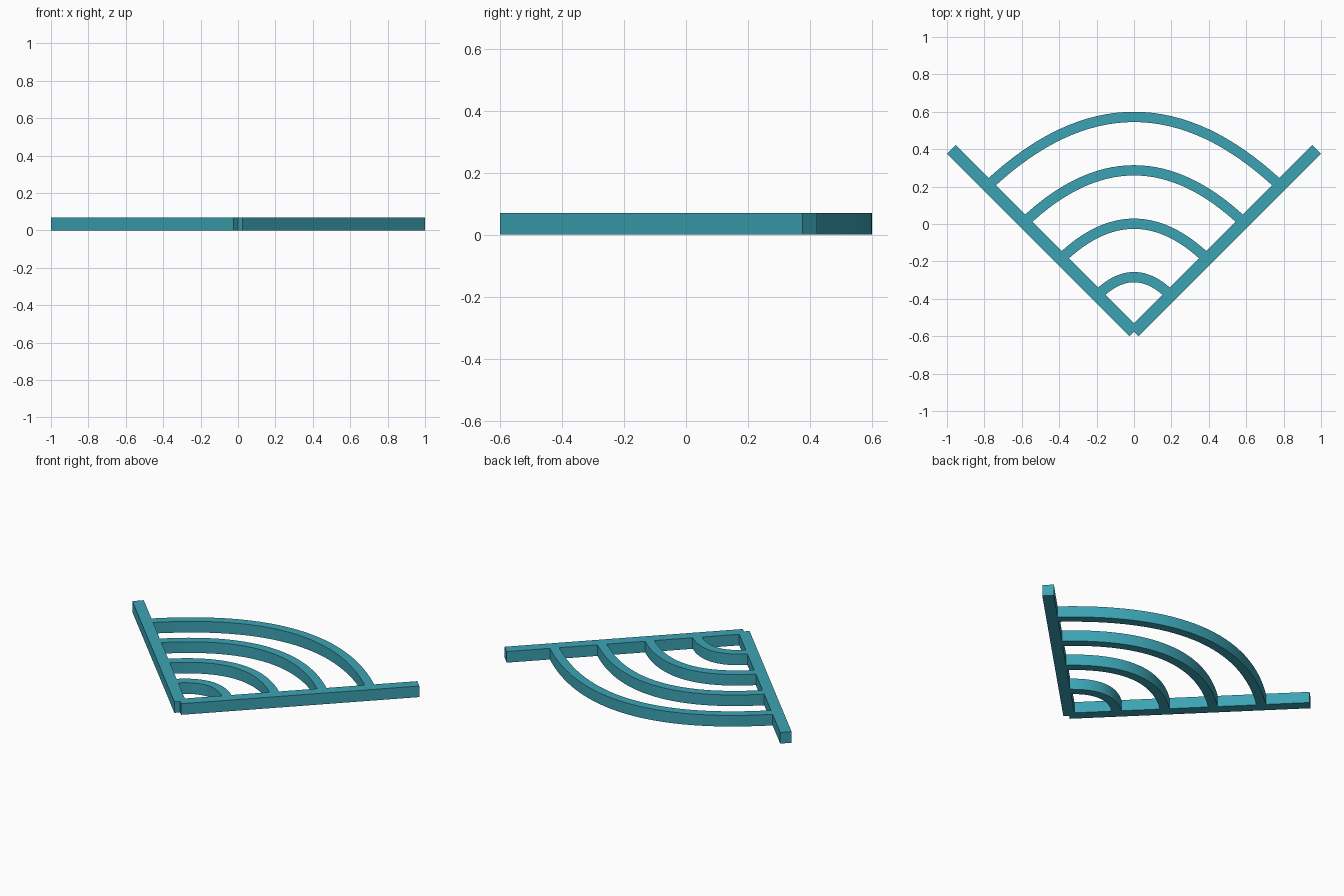
import bpy, math
from mathutils import Vector

if "Cube" in bpy.data.objects:
    bpy.data.objects.remove(bpy.data.objects["Cube"])

H = 0.07            # thickness of every part
APEX = -0.5765      # y where the two bars meet
REACH = 0.9765      # sideways reach of each bar
BAR_W, ARC_W = 0.066, 0.055

mat = bpy.data.materials.new("teal")
mat.diffuse_color = (0.045, 0.37, 0.46, 1)
mat.use_nodes = True
mat.node_tree.nodes["Principled BSDF"].inputs["Base Color"].default_value = mat.diffuse_color


def strip(name, points, normals, width):
    """Flat band of the given width along a path, extruded from z=0 to H."""
    verts, faces = [], []
    for p, n in zip(points, normals):
        a, b = p + n * width / 2, p - n * width / 2
        verts += [(a.x, a.y, 0), (b.x, b.y, 0), (b.x, b.y, H), (a.x, a.y, H)]
    last = 4 * (len(points) - 1)
    for i in range(0, last, 4):
        for j in range(4):
            k = (j + 1) % 4
            faces.append((i + j, i + 4 + j, i + 4 + k, i + k))
    faces += [(0, 1, 2, 3), (last + 3, last + 2, last + 1, last)]
    me = bpy.data.meshes.new(name)
    me.from_pydata(verts, [], faces)
    me.materials.append(mat)
    ob = bpy.data.objects.new(name, me)
    bpy.context.collection.objects.link(ob)
    # consistent outward normals
    bpy.context.view_layer.objects.active = ob
    ob.select_set(True)
    bpy.ops.object.mode_set(mode='EDIT')
    bpy.ops.mesh.select_all(action='SELECT')
    bpy.ops.mesh.normals_make_consistent(inside=False)
    bpy.ops.object.mode_set(mode='OBJECT')
    ob.select_set(False)
    return ob


# Two straight bars forming the V
for side, label in ((-1, "left"), (1, "right")):
    n = Vector((-side, 1)).normalized()
    strip(label + "_bar",
          [Vector((0, APEX)), Vector((side * REACH, APEX + REACH))], [n, n], BAR_W)

# Four parabolic ribs spanning the V
SEG = 32
for k in range(1, 5):
    x = REACH * k / 5
    end_y, top_y = APEX + x, APEX + 0.007 + 0.2855 * k
    rise = top_y - end_y
    pts, nrm = [], []
    for i in range(SEG + 1):
        u = 2 * i / SEG - 1
        pts.append(Vector((u * x, top_y - rise * u * u)))
        nrm.append(Vector((2 * rise * u, x)).normalized())
    rib = strip(f"curved_rib_{k}", pts, nrm, ARC_W)
    bpy.context.view_layer.objects.active = rib
    rib.select_set(True)
    bpy.ops.object.shade_smooth_by_angle(angle=math.radians(30))
    rib.select_set(False)
